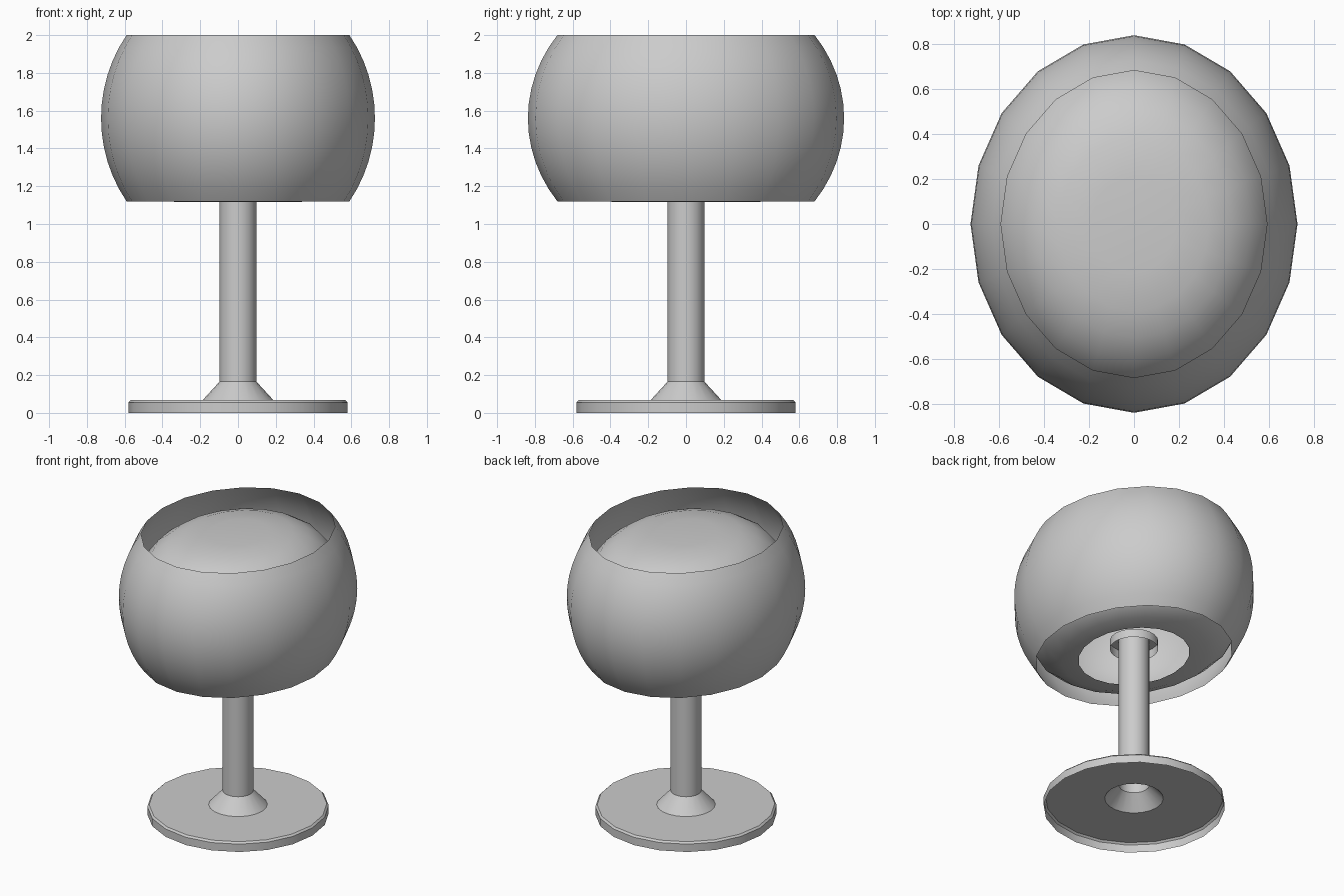
import bpy, bmesh, math

if "Cube" in bpy.data.objects:
    bpy.data.objects.remove(bpy.data.objects["Cube"])

SIDES = 20


def lathe(name, profile, sx=1.0, sy=1.0, angle=35):
    """Spin (radius, z) points round z, then stretch to an ellipse."""
    bm = bmesh.new()
    rings = []
    for r, z in profile:
        if r == 0:
            rings.append([bm.verts.new((0, 0, z))] * SIDES)
            continue
        rings.append([bm.verts.new((r * sx * math.cos(2 * math.pi * i / SIDES),
                                    r * sy * math.sin(2 * math.pi * i / SIDES), z))
                      for i in range(SIDES)])
    for a, b in zip(rings, rings[1:]):
        for i in range(SIDES):
            j = (i + 1) % SIDES
            corners = list(dict.fromkeys((a[i], a[j], b[j], b[i])))
            bm.faces.new(corners)
    mesh = bpy.data.meshes.new(name)
    bm.to_mesh(mesh)
    bm.free()
    ob = bpy.data.objects.new(name, mesh)
    bpy.context.collection.objects.link(ob)
    bpy.ops.object.select_all(action='DESELECT')
    ob.select_set(True)
    bpy.context.view_layer.objects.active = ob
    bpy.ops.object.shade_smooth_by_angle(angle=math.radians(angle))
    return ob


# Hollow foot, open underneath, with a flared socket for the stem
lathe("base", [(0.58, 0), (0.58, 0.055), (0.568, 0.067), (0.188, 0.067), (0.098, 0.165)])

# Stem tube
lathe("stem", [(0.098, 0.165), (0.098, 1.23)])

# Cup-shaped collar at the top of the stem
lathe("collar", [(0.155, 1.17), (0.155, 1.23), (0, 1.23)])

# Outer shade: thin oval band cut from a sphere-like arc, open at both ends
R, MID, HALF, STEPS = 0.757, 1.56, 0.44, 12
limit = math.asin(HALF / R)
arc = [limit * (2 * k / STEPS - 1) for k in range(STEPS + 1)]
lathe("outer_shade", [(math.cos(t), MID + R * math.sin(t)) for t in arc], 0.725, 0.837)

# Inner diffuser: oval globe with a flattened top and an open bottom
lathe("inner_diffuser",
      [(0.36, 1.117), (0.47, 1.13), (0.56, 1.165), (0.64, 1.23), (0.69, 1.32),
       (0.71, 1.42), (0.71, 1.52), (0.69, 1.65), (0.64, 1.77), (0.56, 1.87),
       (0.47, 1.93), (0.36, 1.97), (0.2, 1.985), (0, 1.985)], 0.925, 1.075, 60)
